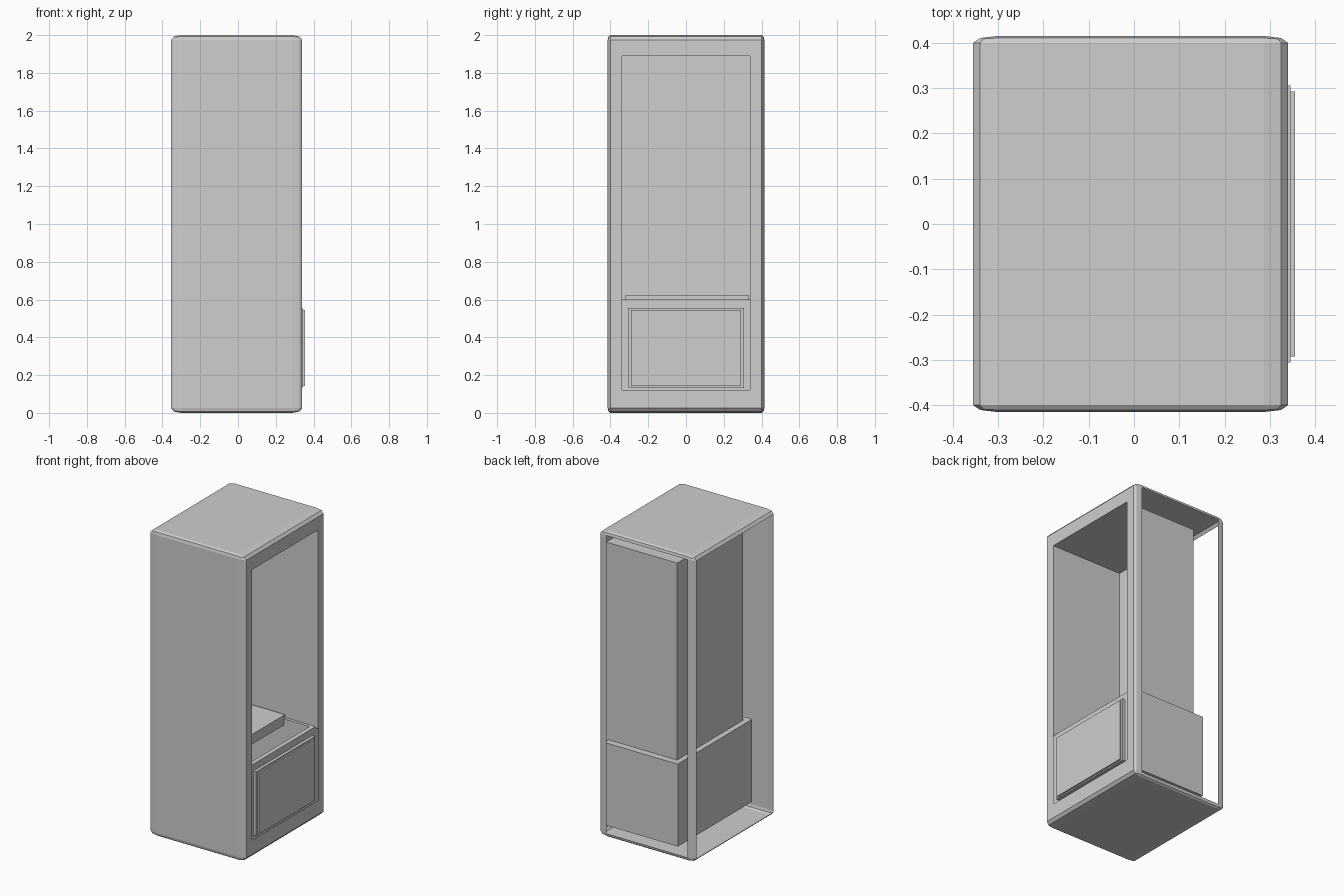
import bpy
import bmesh
from mathutils import Vector

old = bpy.data.objects.get("Cube")
if old:
    bpy.data.objects.remove(old, do_unlink=True)

grey = bpy.data.materials.new("light_grey")
grey.use_nodes = True
colour = (0.62, 0.62, 0.62, 1)
grey.diffuse_color = colour
grey.node_tree.nodes["Principled BSDF"].inputs["Base Color"].default_value = colour


def finish(bm, name):
    mesh = bpy.data.meshes.new(name)
    bm.to_mesh(mesh)
    bm.free()
    mesh.materials.append(grey)
    obj = bpy.data.objects.new(name, mesh)
    bpy.context.scene.collection.objects.link(obj)
    return obj


def box_bm(low, high):
    """Box between two opposite corners."""
    bm = bmesh.new()
    bmesh.ops.create_cube(bm, size=1)
    low, high = Vector(low), Vector(high)
    bmesh.ops.scale(bm, vec=high - low, verts=bm.verts)
    bmesh.ops.translate(bm, vec=(low + high) / 2, verts=bm.verts)
    return bm


def facing(bm, direction):
    """The largest face pointing along a direction."""
    bm.normal_update()
    found = [f for f in bm.faces if f.normal.dot(Vector(direction)) > 0.999]
    return max(found, key=lambda f: f.calc_area())


def inset_to(bm, face, limits):
    """Inset a face, placing the inner corners at given (low, high) per axis."""
    bmesh.ops.inset_region(bm, faces=[face], thickness=0.01)
    middle = face.calc_center_median()
    for v in face.verts:
        for axis, (low, high) in limits.items():
            v.co[axis] = low if v.co[axis] < middle[axis] else high


def delete_faces(bm, faces):
    bmesh.ops.delete(bm, geom=faces, context="FACES")


# Outer cabinet: thin rounded sheet, stretched bevel, two open sides
size = Vector((0.695, 0.83, 2.0))
rounding = Vector((0.053, 0.015, 0.025))
half = Vector([s / r / 2 for s, r in zip(size, rounding)])
bm = box_bm(-half, half)
bmesh.ops.bevel(bm, geom=bm.edges[:], offset=1, segments=2, profile=0.5, affect="EDGES")
bmesh.ops.scale(bm, vec=rounding, verts=bm.verts)
bmesh.ops.translate(bm, vec=(-0.0075, 0, 1), verts=bm.verts)
window = facing(bm, (1, 0, 0))
inset_to(bm, window, {1: (-0.34, 0.34), 2: (0.12, 1.89)})
delete_faces(bm, [window, facing(bm, (-1, 0, 0)), facing(bm, (0, 1, 0))])
finish(bm, "cabinet_shell")

# Upper compartment: thin liner open toward the window and the bin
bm = box_bm((-0.174, -0.34, 0.59), (0.34, 0.34, 1.89))
delete_faces(bm, [facing(bm, (1, 0, 0)), facing(bm, (0, 0, -1))])
finish(bm, "compartment_liner")

# Lower bin: thick walled box with an open pocket
bm = box_bm((-0.21, -0.385, 0.06), (0.325, 0.385, 0.6))
top = facing(bm, (0, 0, 1))
inset_to(bm, top, {0: (-0.17, 0.295), 1: (-0.32, 0.32)})
pocket = bmesh.ops.extrude_discrete_faces(bm, faces=[top])["faces"]
bmesh.ops.translate(bm, vec=(0, 0, -0.45), verts=pocket[0].verts)
finish(bm, "lower_bin")

# Shelf covering the rear of the bin, and the layered flap on its front
for name, low, high in (
    ("shelf", (-0.174, -0.32, 0.56), (0.11, 0.33, 0.625)),
    ("flap_base", (0.32, -0.306, 0.135), (0.345, 0.306, 0.555)),
    ("flap_panel", (0.34, -0.292, 0.143), (0.355, 0.292, 0.546)),
):
    finish(box_bm(low, high), name)
